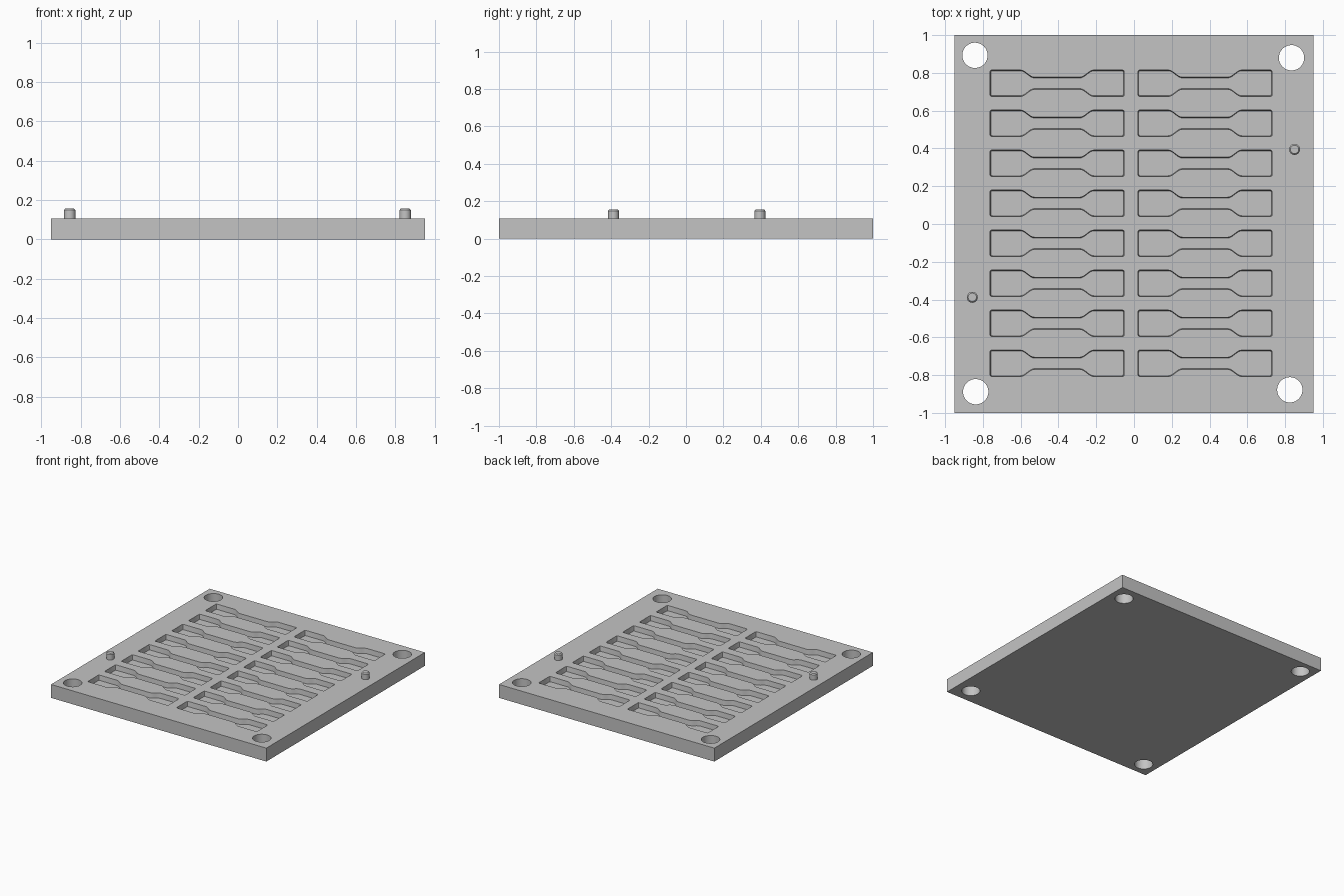
import bpy, bmesh, math
from mathutils import Matrix, Vector

cube = bpy.data.objects.get("Cube")
if cube:
    bpy.data.objects.remove(cube, do_unlink=True)

TOP = 0.107        # plate thickness
DEPTH = 0.04       # pocket depth

grey = bpy.data.materials.new("light grey")
grey.use_nodes = True
colour = (0.55, 0.55, 0.55, 1)
grey.diffuse_color = colour
grey.node_tree.nodes["Principled BSDF"].inputs["Base Color"].default_value = colour


def make_object(name, bm):
    bmesh.ops.recalc_face_normals(bm, faces=bm.faces)
    mesh = bpy.data.meshes.new(name)
    bm.to_mesh(mesh)
    bm.free()
    mesh.materials.append(grey)
    obj = bpy.data.objects.new(name, mesh)
    bpy.context.collection.objects.link(obj)
    return obj


def smooth(obj):
    bpy.ops.object.select_all(action="DESELECT")
    obj.select_set(True)
    bpy.context.view_layer.objects.active = obj
    bpy.ops.object.shade_smooth_by_angle(angle=math.radians(30))


def dogbone(inset):
    """Closed outline of a tensile bar: wide grips, eased into a narrow waist."""
    length, grip, waist, r = 0.355 - inset, 0.07 - inset, 0.032 - inset, 0.008
    start, end, steps = 0.195, 0.12, 8
    quarter = [(length, grip - r), (length - 0.3 * r, grip - 0.3 * r), (length - r, grip)]
    for i in range(steps + 1):
        t = i / steps
        ease = (1 - math.cos(math.pi * t)) / 2
        quarter.append((start + (end - start) * t, grip + (waist - grip) * ease))
    upper = quarter + [(-x, y) for x, y in reversed(quarter)]
    return upper + [(x, -y) for x, y in reversed(upper)]


def add_pocket(bm, cx, cy):
    """Drafted pocket cutter, slightly narrower at its floor."""
    rings = []
    for inset, z in ((0.004, TOP - DEPTH), (-0.001, TOP + 0.01)):
        rings.append([bm.verts.new((cx + x, cy + y, z)) for x, y in dogbone(inset)])
    low, high = rings
    n = len(low)
    bm.faces.new(low)
    bm.faces.new(high)
    for i in range(n):
        j = (i + 1) % n
        bm.faces.new((low[i], low[j], high[j], high[i]))


# Base plate
bm = bmesh.new()
bmesh.ops.create_cube(bm, size=1, matrix=Matrix.Translation((0, 0, TOP / 2))
                      @ Matrix.Diagonal((1.9, 2, TOP, 1)))
plate = make_object("mould_plate", bm)

# Cutters: two columns of eight pockets and four corner holes
bm = bmesh.new()
for cx in (-0.407, 0.376):
    for row in range(8):
        add_pocket(bm, cx, 0.745 - 0.2118 * row)
for x, y in ((-0.842, 0.893), (0.834, 0.88), (-0.838, -0.888), (0.825, -0.878)):
    bmesh.ops.create_cone(bm, cap_ends=True, segments=48, radius1=0.067, radius2=0.067,
                          depth=0.4, matrix=Matrix.Translation((x, y, TOP / 2)))
cutter = make_object("pocket_cutter", bm)
cutter.hide_render = True

cut = plate.modifiers.new("pockets", "BOOLEAN")
cut.operation = "DIFFERENCE"
cut.solver = "EXACT"
cut.object = cutter
bpy.context.view_layer.objects.active = plate
bpy.ops.object.modifier_apply(modifier=cut.name)
bpy.data.objects.remove(cutter, do_unlink=True)
smooth(plate)

# Alignment pins with chamfered tips
for name, x, y in (("left_pin", 0.85, 0.395), ("right_pin", -0.856, -0.388)):
    bm = bmesh.new()
    profile = [(0, 0.1), (0.029, 0.1), (0.029, 0.149), (0.022, 0.157), (0, 0.157)]
    verts = [bm.verts.new((r, 0, z)) for r, z in profile]
    edges = [bm.edges.new(pair) for pair in zip(verts, verts[1:])]
    bmesh.ops.spin(bm, geom=verts + edges, axis=(0, 0, 1), cent=(0, 0, 0),
                   angle=math.tau, steps=32)
    bmesh.ops.remove_doubles(bm, verts=bm.verts, dist=0.0001)
    bmesh.ops.translate(bm, verts=bm.verts, vec=Vector((x, y, 0)))
    smooth(make_object(name, bm))
